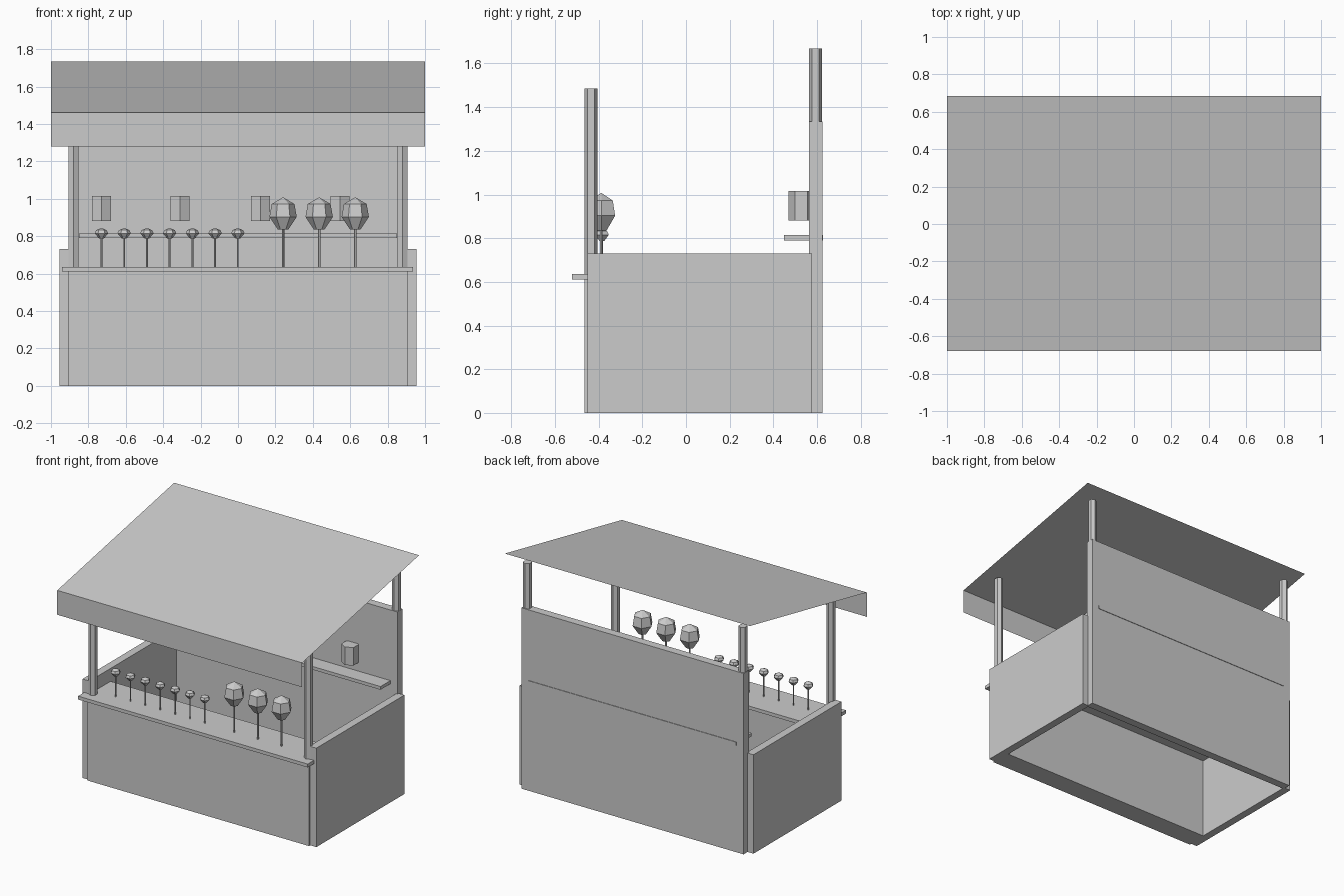
import bpy, bmesh, math

if "Cube" in bpy.data.objects:
    bpy.data.objects.remove(bpy.data.objects["Cube"])

grey = bpy.data.materials.new("light_grey")
grey.diffuse_color = (0.6, 0.6, 0.6, 1)
grey.use_nodes = True
grey.node_tree.nodes["Principled BSDF"].inputs["Base Color"].default_value = grey.diffuse_color


def finish(name, bm):
    bmesh.ops.recalc_face_normals(bm, faces=bm.faces[:])
    me = bpy.data.meshes.new(name)
    bm.to_mesh(me)
    bm.free()
    me.materials.append(grey)
    ob = bpy.data.objects.new(name, me)
    bpy.context.collection.objects.link(ob)
    return ob


def box(name, x0, x1, y0, y1, z0, z1):
    bm = bmesh.new()
    bmesh.ops.create_cube(bm, size=1)
    for v in bm.verts:
        v.co = ((x0 + x1) / 2 + v.co.x * (x1 - x0),
                (y0 + y1) / 2 + v.co.y * (y1 - y0),
                (z0 + z1) / 2 + v.co.z * (z1 - z0))
    return finish(name, bm)


def turned(name, x, y, profile, start=0.0, sides=6):
    """Faceted solid from (radius, z) rings, capped at both ends."""
    bm = bmesh.new()
    rings = []
    for r, z in profile:
        rings.append([bm.verts.new((x + r * math.cos(start + math.tau * i / sides),
                                    y + r * math.sin(start + math.tau * i / sides), z))
                      for i in range(sides)])
    for a, b in zip(rings, rings[1:]):
        for i in range(sides):
            j = (i + 1) % sides
            bm.faces.new((a[i], a[j], b[j], b[i]))
    bm.faces.new(rings[0][::-1])
    bm.faces.new(rings[-1])
    bmesh.ops.remove_doubles(bm, verts=bm.verts[:], dist=1e-5)
    return finish(name, bm)


# Stall body
box("front_panel", -0.905, 0.905, -0.465, -0.31, 0, 0.62)
box("back_panel", -0.907, 0.907, 0.563, 0.624, 0, 1.335)
for side, x0, x1 in (("left", -0.955, -0.897), ("right", 0.897, 0.955)):
    box(side + "_wall", x0, x1, -0.45, 0.577, 0, 0.73)
box("counter", -0.94, 0.935, -0.522, -0.205, 0.61, 0.635)
box("back_shelf", -0.85, 0.85, 0.448, 0.628, 0.79, 0.814)

# Hexagonal roof posts
for side, x in (("left", -0.88), ("right", 0.88)):
    turned("front_post_" + side, x, -0.435, [(0.03, 0), (0.03, 1.485)], math.pi / 2)
    turned("back_post_" + side, x, 0.593, [(0.03, 0), (0.03, 1.668)], math.pi / 2)

# Sheet roof with hanging front flap
bm = bmesh.new()
rows = [[bm.verts.new((x, y, z)) for x in (-1, 1)]
        for y, z in ((-0.68, 1.28), (-0.68, 1.46), (0.684, 1.733))]
for a, b in zip(rows, rows[1:]):
    bm.faces.new((a[0], a[1], b[1], b[0]))
finish("roof_sheet", bm)

# Hexagonal jars on the back panel
for i, x in enumerate((-0.73, -0.31, 0.12, 0.545)):
    turned(f"jar_{i + 1}", x, 0.528, [(0.058, 0.882), (0.058, 1.015)], math.pi / 2)

# Small sweets on sticks
for i in range(7):
    x = -0.73 + i * 0.1215
    turned(f"small_stick_{i + 1}", x, -0.385, [(0.005, 0.62), (0.005, 0.80)])
    turned(f"small_sweet_{i + 1}", x, -0.385,
           [(0.012, 0.787), (0.036, 0.815), (0.028, 0.832), (0, 0.844)])

# Large sweets on sticks
for i in range(3):
    x = 0.241 + i * 0.193
    turned(f"large_stick_{i + 1}", x, -0.388, [(0.007, 0.62), (0.007, 0.86)])
    turned(f"large_sweet_{i + 1}", x, -0.388,
           [(0.028, 0.835), (0.073, 0.903), (0.061, 0.972), (0, 1.008)])
